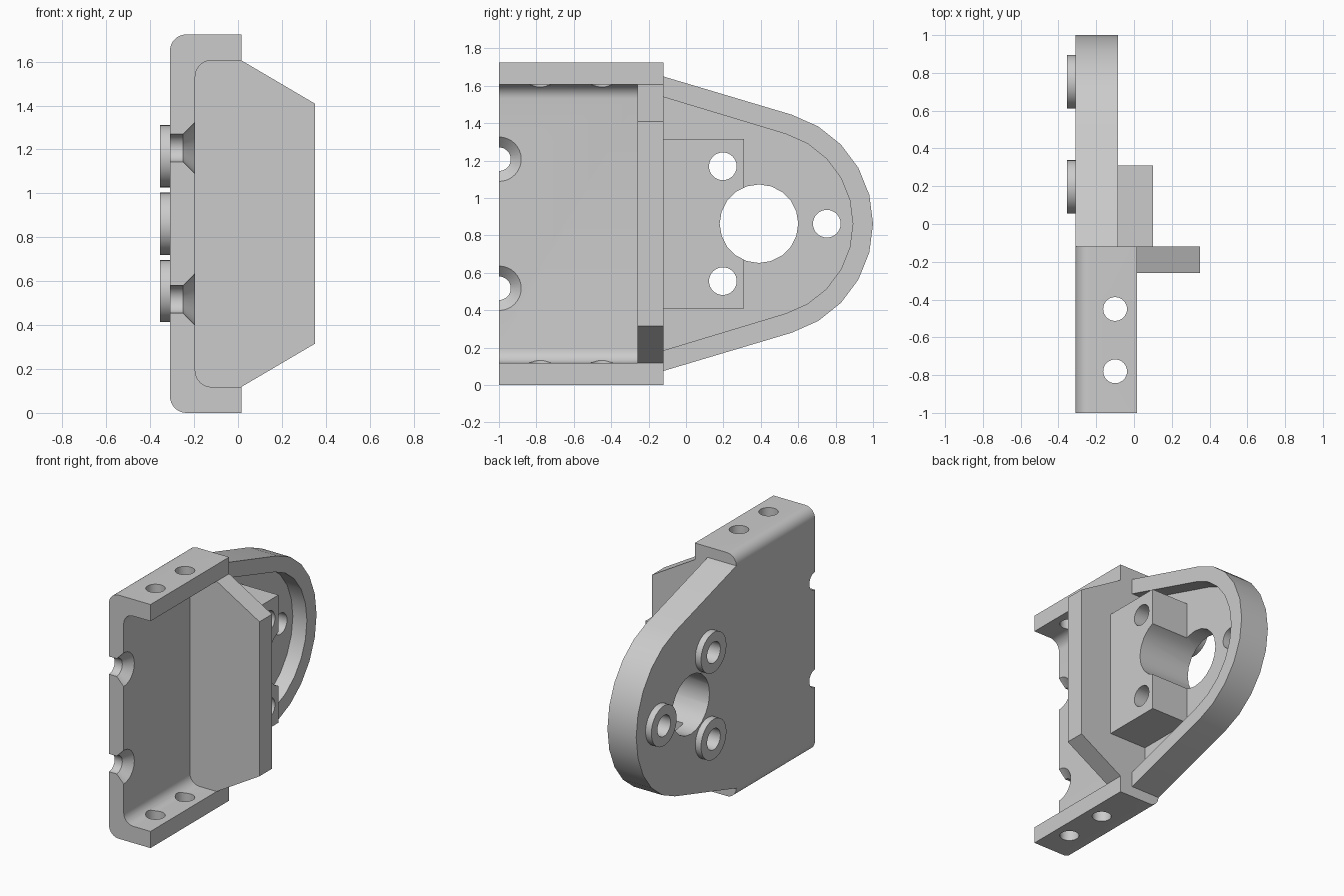
import bpy, bmesh
from math import cos, sin, radians

if "Cube" in bpy.data.objects:
    bpy.data.objects.remove(bpy.data.objects["Cube"])

MID = 0.862  # height of the symmetry plane


def arc(cx, cy, r, a0, a1, n):
    return [(cx + r * cos(radians(a0 + (a1 - a0) * i / n)),
             cy + r * sin(radians(a0 + (a1 - a0) * i / n))) for i in range(n + 1)]


def circle(cx, cy, r, n=32):
    return arc(cx, cy, r, 0, 360, n)[:-1]


def loft(name, axis, sections):
    """Solid through (position, 2D profile) sections along an axis."""
    place = {'x': lambda p, t: (t, p[0], p[1]),
             'y': lambda p, t: (p[0], t, p[1]),
             'z': lambda p, t: (p[0], p[1], t)}[axis]
    bm = bmesh.new()
    rings = [[bm.verts.new(place(p, t)) for p in pts] for t, pts in sections]
    n = len(rings[0])
    for a, b in zip(rings, rings[1:]):
        for i in range(n):
            j = (i + 1) % n
            bm.faces.new((a[i], a[j], b[j], b[i]))
    bm.faces.new(rings[0])
    bm.faces.new(rings[-1])
    bmesh.ops.recalc_face_normals(bm, faces=bm.faces)
    me = bpy.data.meshes.new(name)
    bm.to_mesh(me)
    bm.free()
    ob = bpy.data.objects.new(name, me)
    bpy.context.collection.objects.link(ob)
    return ob


def prism(name, axis, pts, lo, hi):
    return loft(name, axis, [(lo, pts), (hi, pts)])


def combine(target, tool, op):
    mod = target.modifiers.new(op, 'BOOLEAN')
    mod.operation, mod.solver, mod.object = op, 'EXACT', tool
    bpy.context.view_layer.objects.active = target
    bpy.ops.object.modifier_apply(modifier=mod.name)
    bpy.data.objects.remove(tool, do_unlink=True)


# C-shaped channel with rounded bends
channel = (arc(-0.235, 0.075, 0.075, 270, 180, 8)
           + arc(-0.235, 1.649, 0.075, 180, 90, 8)
           + [(0.015, 1.724), (0.015, 1.606)]
           + arc(-0.12, 1.531, 0.075, 90, 180, 8)
           + arc(-0.12, 0.193, 0.075, 180, 270, 8)
           + [(0.015, 0.118), (0.015, 0)])
bracket = prism("motor_bracket", 'y', channel, -1, -0.12)

# Tapered gusset wall across the channel
half = [(-0.25, 0.06), (0.0, 0.06), (0.015, 0.118), (0.35, 0.315)]
gusset = half + [(x, 2 * MID - z) for x, z in reversed(half)]
combine(bracket, prism("gusset", 'y', gusset, -0.26, -0.12), 'UNION')

# Rounded ear with a recessed floor inside a raised rim
outer = ([(-0.18, 0.075), (-0.12, 0.075)] + arc(0.392, MID, 0.608, -73.5, 73.5, 10)
         + [(-0.12, 1.649), (-0.18, 1.649)])
inner = [(-0.12, 0.185)] + arc(0.392, MID, 0.5, -73.5, 73.5, 10) + [(-0.12, 1.539)]
ear = prism("ear", 'x', outer, -0.31, -0.085)
combine(ear, prism("pocket", 'x', inner, -0.195, 0.2), 'DIFFERENCE')
combine(bracket, ear, 'UNION')

# Block standing on the ear floor
block = [(-0.18, 0.41), (0.31, 0.41), (0.31, 1.314), (-0.18, 1.314)]
combine(bracket, prism("block", 'x', block, -0.25, 0.10), 'UNION')

# Spacer bosses on the back, bored through everything
bolts = [(0.197, MID + 0.307), (0.197, MID - 0.307), (0.753, MID)]
for y, z in bolts:
    combine(bracket, prism("boss", 'x', circle(y, z, 0.142), -0.355, -0.28), 'UNION')
for y, z in bolts:
    combine(bracket, prism("bolt_hole", 'x', circle(y, z, 0.074), -0.5, 0.3), 'DIFFERENCE')

# Central shaft opening
combine(bracket, prism("shaft_hole", 'x', circle(0.39, MID, 0.21, 20), -0.5, 0.3), 'DIFFERENCE')

# Half countersunk screw holes on the front edge
for z in (MID - 0.345, MID + 0.345):
    small, big = circle(-1, z, 0.063), circle(-1, z, 0.119)
    combine(bracket, loft("countersink", 'x', [(-0.4, small), (-0.25, small),
                                               (-0.195, big), (-0.15, big)]), 'DIFFERENCE')

# Screw holes through both flanges
for y in (-0.45, -0.78):
    combine(bracket, prism("flange_hole", 'z', circle(-0.1, y, 0.063), -0.2, 2), 'DIFFERENCE')

bpy.ops.object.select_all(action='DESELECT')
bracket.select_set(True)
bpy.context.view_layer.objects.active = bracket
bpy.ops.object.shade_smooth_by_angle(angle=radians(30))
